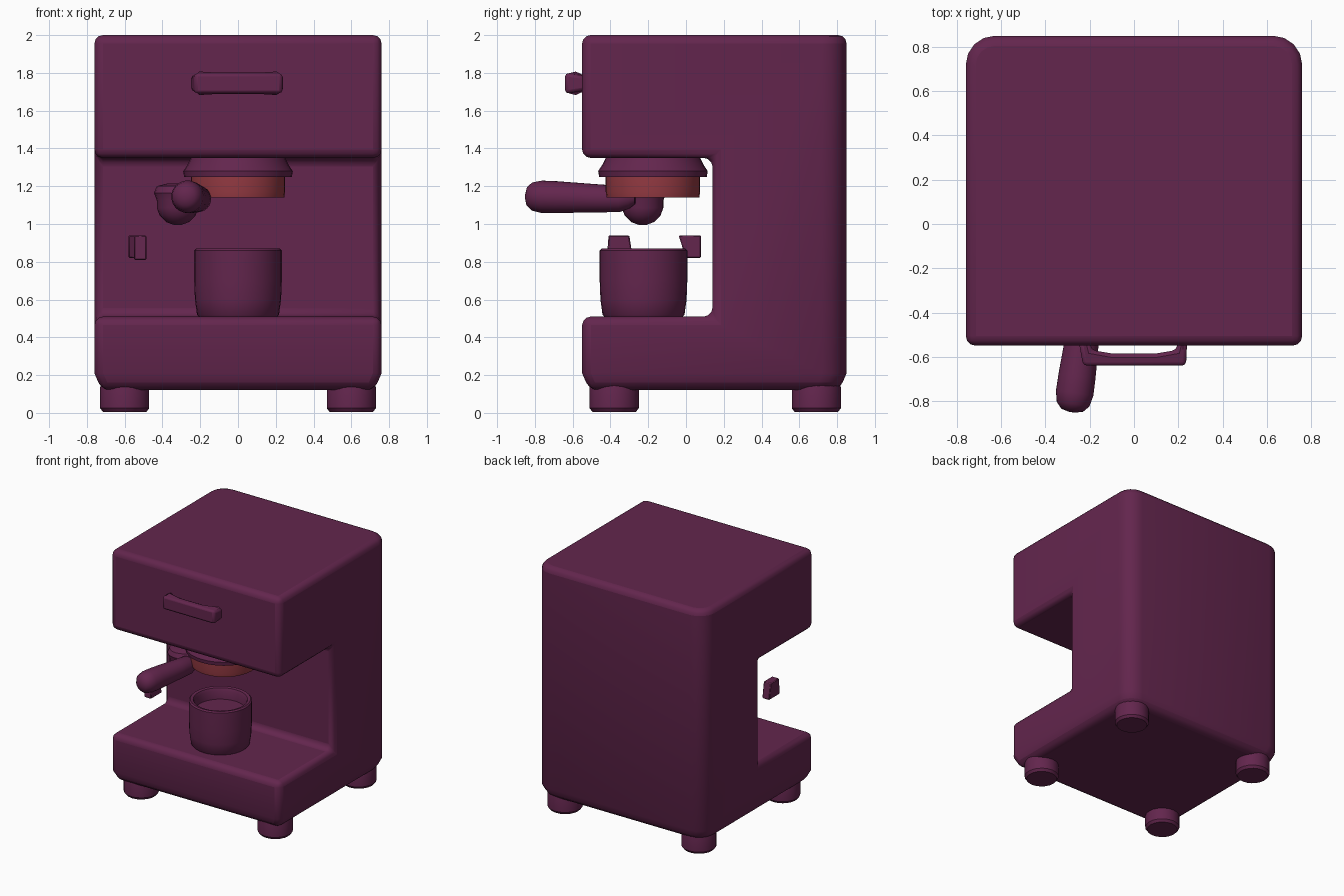
import bpy, bmesh, math
from mathutils import Vector

if "Cube" in bpy.data.objects:
    bpy.data.objects.remove(bpy.data.objects["Cube"])


def material(name, rgb):
    m = bpy.data.materials.new(name)
    m.diffuse_color = (*rgb, 1)
    m.use_nodes = True
    m.node_tree.nodes["Principled BSDF"].inputs["Base Color"].default_value = m.diffuse_color
    return m


PLUM = material("plum", (0.125, 0.019, 0.075))
RED = material("brick_red", (0.30, 0.042, 0.055))


def finish(name, bm, mat, bevel=0, segments=3, limit=35):
    bmesh.ops.recalc_face_normals(bm, faces=bm.faces)
    me = bpy.data.meshes.new(name)
    bm.to_mesh(me)
    bm.free()
    ob = bpy.data.objects.new(name, me)
    bpy.context.collection.objects.link(ob)
    me.materials.append(mat)
    if bevel:
        mod = ob.modifiers.new("bevel", 'BEVEL')
        mod.width, mod.segments = bevel, segments
        mod.limit_method, mod.angle_limit = 'ANGLE', math.radians(limit)
    bpy.ops.object.select_all(action='DESELECT')
    bpy.context.view_layer.objects.active = ob
    ob.select_set(True)
    bpy.ops.object.shade_smooth_by_angle(angle=math.radians(35))
    return ob


def lathe(name, profile, mat, origin, axis=(0, 0, 1), sides=32):
    """Spin (radius, distance along axis) points around an axis."""
    bm = bmesh.new()
    rot = Vector((0, 0, 1)).rotation_difference(Vector(axis)).to_matrix()
    rings = []
    for r, h in profile:
        ring = []
        for i in range(sides):
            a = 2 * math.pi * i / sides
            p = rot @ Vector((r * math.cos(a), r * math.sin(a), h))
            ring.append(bm.verts.new(p + Vector(origin)))
        rings.append(ring)
    for a, b in zip(rings, rings[1:]):
        for i in range(sides):
            j = (i + 1) % sides
            bm.faces.new((a[i], a[j], b[j], b[i]))
    bm.faces.new(rings[0])
    bm.faces.new(rings[-1])
    return finish(name, bm, mat)


# Body: C-shaped side profile extruded across the width
profile = [(-0.55, 0.12), (0.85, 0.12), (0.85, 2.0), (-0.55, 2.0),
           (-0.55, 1.35), (0.14, 1.35), (0.14, 0.51), (-0.55, 0.51)]
bm = bmesh.new()
face = bm.faces.new([bm.verts.new((-0.76, y, z)) for y, z in profile])
ext = bmesh.ops.extrude_face_region(bm, geom=[face])
bmesh.ops.translate(bm, vec=(1.52, 0, 0),
                    verts=[v for v in ext["geom"] if isinstance(v, bmesh.types.BMVert)])
bmesh.ops.recalc_face_normals(bm, faces=bm.faces)
# wide rounding on the rear upright edges
rear = [e for e in bm.edges if all(v.co.y > 0.84 for v in e.verts)
        and abs(e.verts[0].co.z - e.verts[1].co.z) > 1]
bmesh.ops.bevel(bm, geom=rear, offset=0.13, segments=4, profile=0.5, affect='EDGES')
# tapered skirt at the bottom
bmesh.ops.bisect_plane(bm, geom=bm.verts[:] + bm.edges[:] + bm.faces[:],
                       plane_co=(0, 0, 0.21), plane_no=(0, 0, 1))
for v in bm.verts:
    if v.co.z < 0.13:
        v.co.x *= 0.95
        v.co.y = 0.15 + (v.co.y - 0.15) * 0.945
finish("machine_body", bm, PLUM, 0.045, 3)

# Feet
for sx, side in ((-1, "left"), (1, "right")):
    for y, end in ((-0.38, "front"), (0.69, "rear")):
        lathe(f"{end}_{side}_foot",
              [(0.115, 0), (0.13, 0.02), (0.13, 0.13), (0.11, 0.2)],
              PLUM, (sx * 0.6, y, 0.005), sides=20)

# Bar handle on the front: U-shaped bracket extruded vertically
outline = [(-0.25, -0.53), (-0.23, -0.64), (0.235, -0.64), (0.24, -0.53),
           (0.20, -0.53), (0.19, -0.57), (0.10, -0.585), (-0.10, -0.585),
           (-0.19, -0.57), (-0.20, -0.53)]
bm = bmesh.new()
face = bm.faces.new([bm.verts.new((x, y, 1.69)) for x, y in outline])
ext = bmesh.ops.extrude_face_region(bm, geom=[face])
bmesh.ops.translate(bm, vec=(0, 0, 0.11),
                    verts=[v for v in ext["geom"] if isinstance(v, bmesh.types.BMVert)])
for v in bm.verts:
    if v.co.y > -0.56:
        v.co.z = 1.745 + (v.co.z - 1.745) * 0.7
finish("front_bar_handle", bm, PLUM, 0.018, 2, 40)

# Brew head and filter ring
lathe("brew_head", [(0.24, 0.13), (0.25, 0.1), (0.27, 0.06), (0.29, 0.03), (0.285, 0)],
      PLUM, (0, -0.175, 1.25))
lathe("filter_ring", [(0.25, 0.12), (0.25, 0.03), (0.245, 0)], RED, (0, -0.175, 1.14))

# Filter grip running forward
start, tip = Vector((-0.20, -0.27, 1.13)), Vector((-0.28, -0.85, 1.147))
lathe("filter_grip",
      [(0.025, 0), (0.05, 0.03), (0.07, 0.08), (0.075, 0.2), (0.085, 0.42),
       (0.086, 0.5), (0.075, 0.55), (0.05, 0.577), (0.015, 0.586)],
      PLUM, start, (tip - start).normalized(), 20)

# Spout: rounded cup with a flared top
lathe("spout", [(0.02, 0), (0.06, 0.015), (0.095, 0.05), (0.11, 0.09),
                (0.11, 0.13), (0.125, 0.17), (0.11, 0.205), (0.05, 0.22)],
      PLUM, (-0.32, -0.23, 0.995), sides=20)

# Cup with hollow top
lathe("cup", [(0.2, 0), (0.217, 0.02), (0.228, 0.1), (0.232, 0.2), (0.232, 0.36),
              (0.222, 0.37), (0.2, 0.365), (0.19, 0.345), (0.185, 0.28)],
      PLUM, (0, -0.225, 0.5))


# Small floating steam-wand pieces
def wand_piece(name, x0, x1, bottom, top, z0, z1):
    bm = bmesh.new()
    bmesh.ops.create_cube(bm, size=1)
    for v in bm.verts:
        ys = top if v.co.z > 0 else bottom
        v.co = (x1 if v.co.x > 0 else x0, ys[1] if v.co.y > 0 else ys[0],
                z1 if v.co.z > 0 else z0)
    finish(name, bm, PLUM, 0.006, 1)


wand_piece("wand_piece_front", -0.55, -0.485, (-0.42, -0.28), (-0.41, -0.30), 0.81, 0.94)
wand_piece("wand_piece_rear", -0.58, -0.49, (0.0, 0.08), (-0.04, 0.08), 0.82, 0.94)
